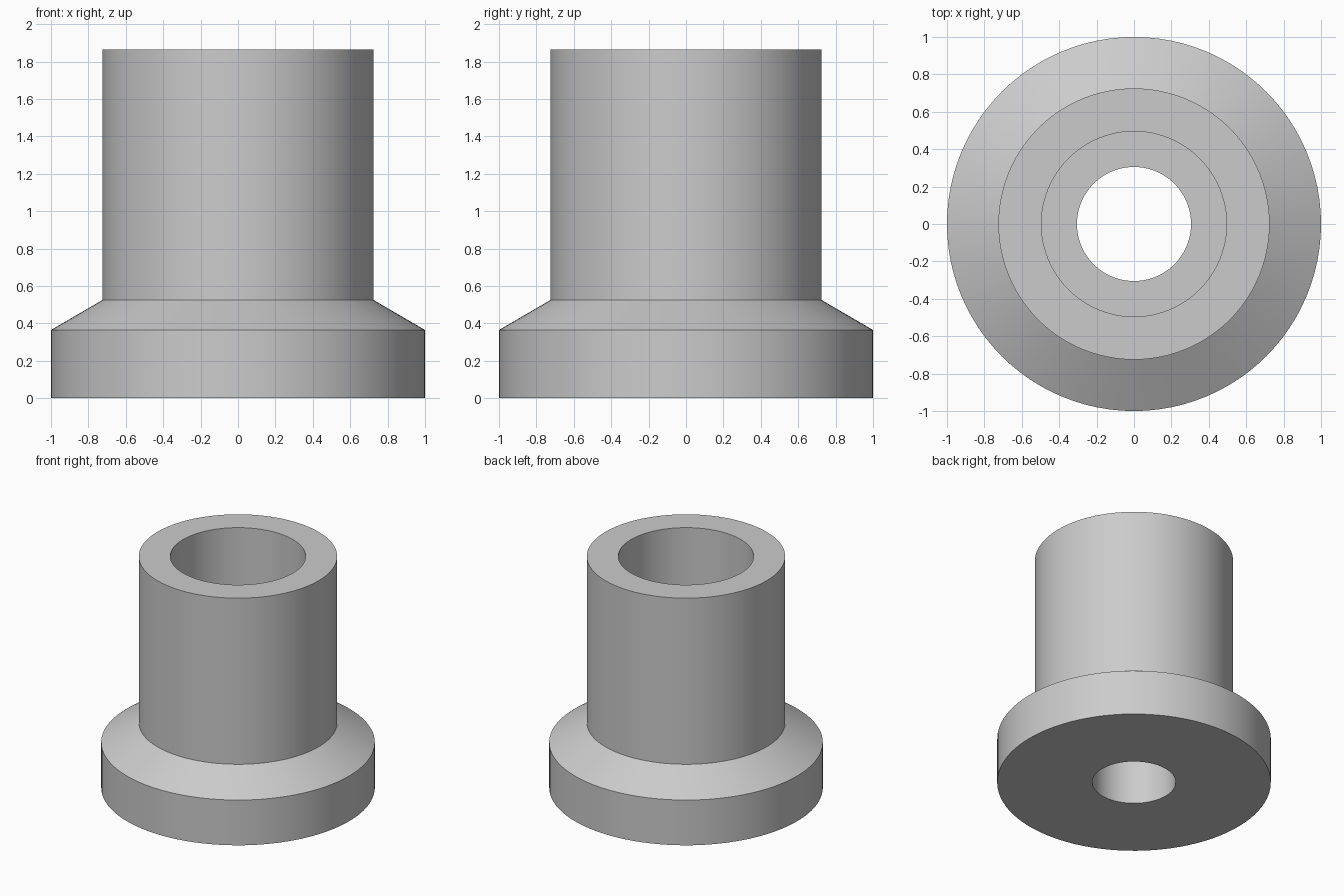
import bpy
import bmesh
from math import radians, tau
from mathutils import Matrix

SEGMENTS = 96

cube = bpy.data.objects.get("Cube")
if cube:
    bpy.data.objects.remove(cube, do_unlink=True)

# Plain grey material
grey = bpy.data.materials.new("plain_grey")
grey.use_nodes = True
colour = (0.6, 0.6, 0.6, 1)
grey.diffuse_color = colour
grey.node_tree.nodes["Principled BSDF"].inputs["Base Color"].default_value = colour


def lathe(name, profile, material):
    """Revolve a closed (radius, height) profile around z."""
    bm = bmesh.new()
    rings = []
    for i in range(SEGMENTS):
        turn = Matrix.Rotation(tau * i / SEGMENTS, 3, "Z")
        rings.append([bm.verts.new((turn.col[0] * r) + turn.col[2] * z) for r, z in profile])
    count = len(profile)
    for i, ring in enumerate(rings):
        following = rings[(i + 1) % SEGMENTS]
        for j in range(count):
            k = (j + 1) % count
            bm.faces.new((ring[j], following[j], following[k], ring[k]))
    bmesh.ops.recalc_face_normals(bm, faces=bm.faces)
    mesh = bpy.data.meshes.new(name)
    bm.to_mesh(mesh)
    bm.free()
    mesh.materials.append(material)
    obj = bpy.data.objects.new(name, mesh)
    bpy.context.collection.objects.link(obj)
    bpy.ops.object.select_all(action="DESELECT")
    obj.select_set(True)
    bpy.context.view_layer.objects.active = obj
    bpy.ops.object.shade_smooth_by_angle(angle=radians(25))
    return obj


# Flanged sleeve: flange, sloped shoulder, barrel, then stepped bore
lathe("flanged_sleeve", [
    (0.305, 0), (1, 0), (1, 0.365), (0.725, 0.525), (0.725, 1.865),
    (0.495, 1.865), (0.495, 0.525), (0.305, 0.525),
], grey)
